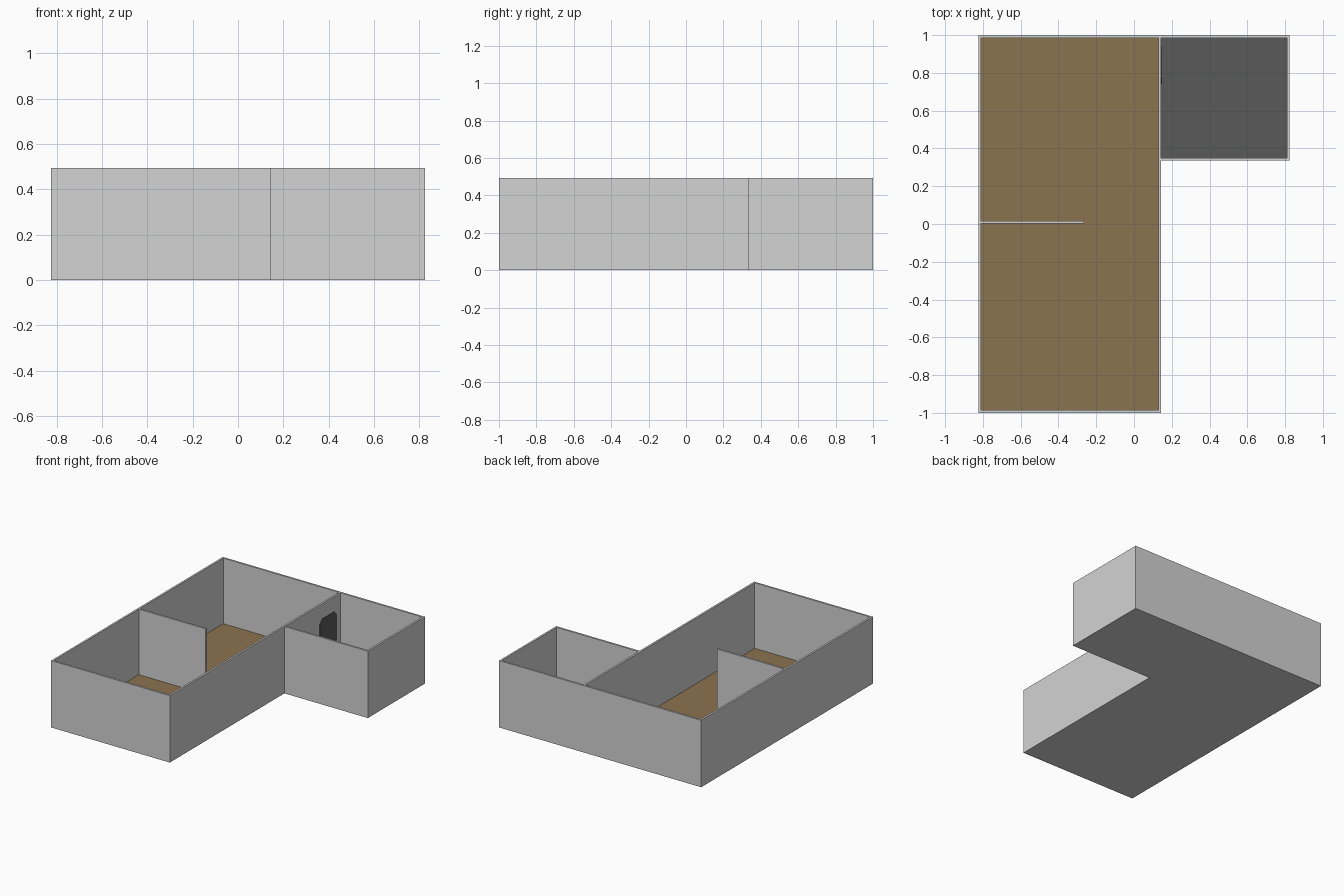
import bpy, bmesh

if "Cube" in bpy.data.objects:
    bpy.data.objects.remove(bpy.data.objects["Cube"])


def material(name, rgb):
    """Flat colour from 0-255 sRGB values."""
    m = bpy.data.materials.new(name)
    lin = [((c / 255 + 0.055) / 1.055) ** 2.4 for c in rgb]
    m.diffuse_color = (*lin, 1)
    m.use_nodes = True
    m.node_tree.nodes["Principled BSDF"].inputs["Base Color"].default_value = m.diffuse_color
    return m


WALL = material("light_grey_plaster", (211, 211, 211))
WOOD = material("brown_wood", (139, 114, 79))
DARK = material("dark_grey", (90, 90, 90))


def prism(name, points, offset, mat):
    """Extrude a flat outline along a vector."""
    bm = bmesh.new()
    face = bm.faces.new([bm.verts.new(p) for p in points])
    new = bmesh.ops.extrude_face_region(bm, geom=[face], use_keep_orig=True)["geom"]
    bmesh.ops.translate(bm, vec=offset,
                        verts=[v for v in new if isinstance(v, bmesh.types.BMVert)])
    bmesh.ops.recalc_face_normals(bm, faces=bm.faces)
    mesh = bpy.data.meshes.new(name)
    bm.to_mesh(mesh)
    bm.free()
    mesh.materials.append(mat)
    ob = bpy.data.objects.new(name, mesh)
    bpy.context.collection.objects.link(ob)
    return ob


def box(name, x0, x1, y0, y1, z0, z1, mat):
    pts = [(x0, y0, z0), (x1, y0, z0), (x1, y1, z0), (x0, y1, z0)]
    return prism(name, pts, (0, 0, z1 - z0), mat)


H, T = 0.493, 0.014            # wall height and thickness
L, M, R = -0.824, 0.144, 0.824  # left, divider and right outer x
F, G, B = -1.0, 0.335, 1.0      # front, side room front and back y
SLAB, FLOOR = 0.005, 0.01

# L-shaped base slab
outline = [(L, F), (M, F), (M, G), (R, G), (R, B), (L, B)]
prism("base_slab", [(x, y, 0) for x, y in outline], (0, 0, SLAB), WALL)

# Floors of the two rooms
box("main_floor", L + T, M - T, F + T, B - T, SLAB, FLOOR, WOOD)
box("side_room_floor", M, R - T, G + T, B - T, SLAB, FLOOR, DARK)

# Walls
for name, x0, x1, y0, y1 in [
    ("left_wall", L, L + T, F, B),
    ("dividing_wall", M - T, M, F, B - T),
    ("right_wall", R - T, R, G, B),
    ("front_wall", L + T, M - T, F, F + T),
    ("side_room_front_wall", M, R - T, G, G + T),
    ("back_wall", L + T, R - T, B - T, B),
    ("partition_wall", L + T, -0.265, 0.002, 0.002 + T),
]:
    box(name, x0, x1, y0, y1, SLAB, H, WALL)

# Door plate with clipped top corners, on the side room face of the dividing wall
y0, y1, top, c = 0.744, 0.942, 0.382, 0.03
door = [(y0, FLOOR), (y1, FLOOR), (y1, top - c), (y1 - c, top), (y0 + c, top), (y0, top - c)]
prism("door", [(M, y, z) for y, z in door], (0.004, 0, 0), DARK)
